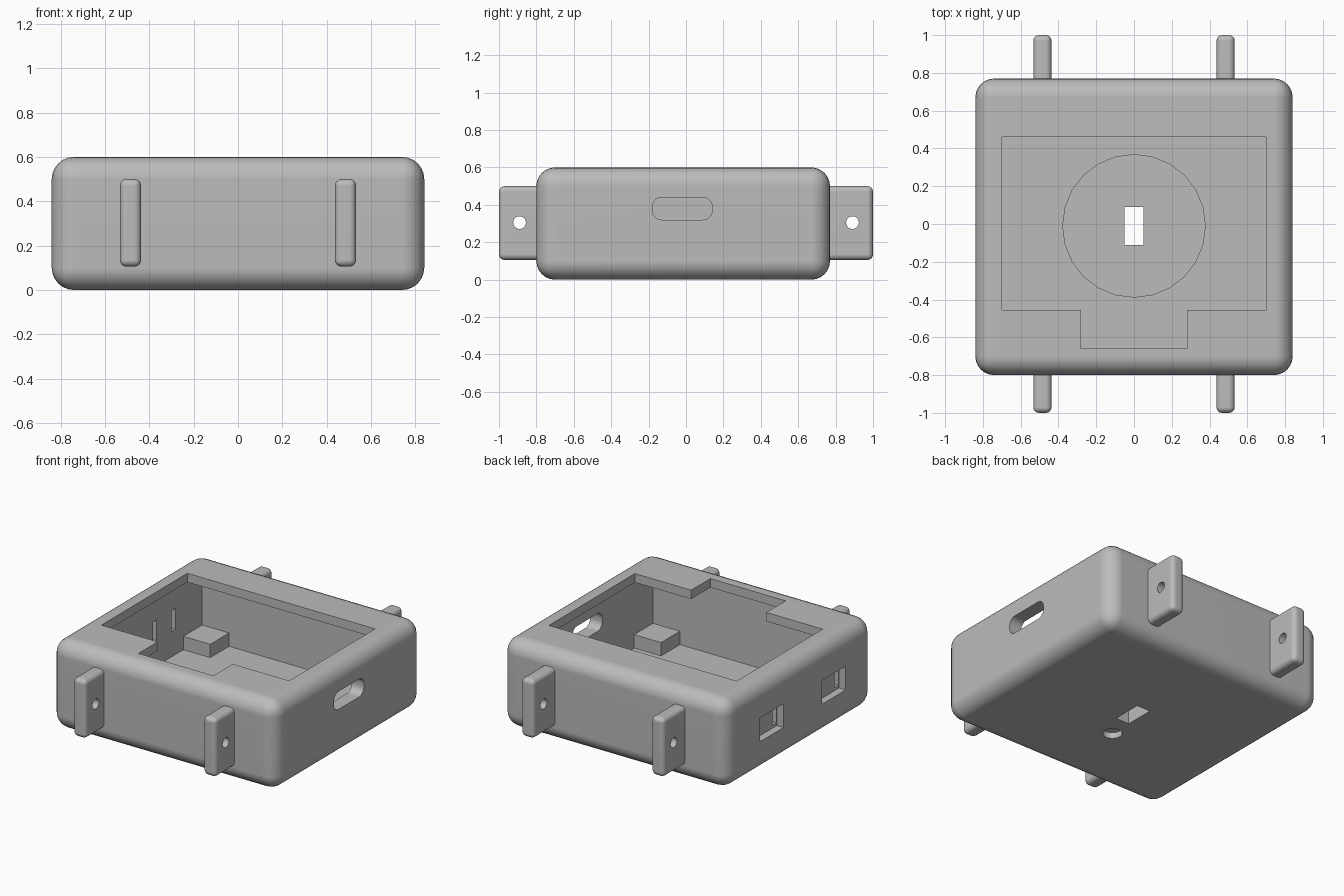
import bpy, bmesh
from mathutils import Matrix, Vector

old = bpy.data.objects.get("Cube")
if old:
    bpy.data.objects.remove(old, do_unlink=True)

GREY = (0.5, 0.5, 0.5, 1)
mat = bpy.data.materials.new("plain grey")
mat.use_nodes = True
mat.diffuse_color = GREY
mat.node_tree.nodes["Principled BSDF"].inputs["Base Color"].default_value = GREY


def finish(name, bm):
    mesh = bpy.data.meshes.new(name)
    bm.to_mesh(mesh)
    bm.free()
    mesh.materials.append(mat)
    ob = bpy.data.objects.new(name, mesh)
    bpy.context.collection.objects.link(ob)
    return ob


def box(name, lo, hi, radius=0, segments=5, axis=None):
    """Box between two corners; rounds all edges, or those along one axis."""
    lo, hi = Vector(lo), Vector(hi)
    bm = bmesh.new()
    bmesh.ops.create_cube(bm, size=1)
    bmesh.ops.scale(bm, vec=hi - lo, verts=bm.verts)
    bmesh.ops.translate(bm, vec=(lo + hi) / 2, verts=bm.verts)
    if radius:
        edges = [e for e in bm.edges if axis is None
                 or abs((e.verts[0].co - e.verts[1].co)[axis]) > 1e-4]
        bmesh.ops.bevel(bm, geom=edges, offset=radius, segments=segments,
                        profile=0.5, affect='EDGES')
    return finish(name, bm)


def cylinder(name, centre, radius, depth, axis='Z', sides=24):
    turn = Matrix.Rotation(1.5707963, 4, 'Y') if axis == 'X' else Matrix()
    bm = bmesh.new()
    bmesh.ops.create_cone(bm, cap_ends=True, segments=sides, radius1=radius,
                          radius2=radius, depth=depth,
                          matrix=Matrix.Translation(centre) @ turn)
    return finish(name, bm)


def activate(ob):
    bpy.ops.object.select_all(action='DESELECT')
    ob.select_set(True)
    bpy.context.view_layer.objects.active = ob


def cut(target, cutter):
    mod = target.modifiers.new("cut", 'BOOLEAN')
    mod.operation = 'DIFFERENCE'
    mod.solver = 'EXACT'
    mod.object = cutter
    activate(target)
    bpy.ops.object.modifier_apply(modifier=mod.name)
    bpy.data.objects.remove(cutter, do_unlink=True)


def smooth(ob):
    activate(ob)
    bpy.ops.object.shade_smooth_by_angle(angle=0.6)
    mod = ob.modifiers.new("even shading", 'WEIGHTED_NORMAL')
    mod.keep_sharp = True


# Rounded case with a hollow inside
case = box("case", (-.84, -.8, 0), (.84, .77, .6), .1, 6)
cut(case, box("cavity", (-.75, -.72, .06), (.75, .69, .54)))

# Opening in the top, with a wide notch toward the front
cut(case, box("opening", (-.7, -.455, .5), (.7, .46, .7)))
cut(case, box("notch", (-.28, -.66, .5), (.28, -.4, .7)))

# Rounded port in one side wall
cut(case, box("port", (.7, -.18, .32), (.9, .14, .44), .05, 6, axis=0))

# Two pockets in the other side wall, each with narrow slits to the inside
for y in (.285, -.375):
    cut(case, box("pocket", (-.9, y - .125, .21), (-.79, y + .125, .37)))
    for side in (-1, 1):
        s = y + side * .1
        cut(case, box("slit", (-.82, s - .02, .23), (-.72, s + .02, .37)))

# Raised disc on the floor, slot through it, and blind hole underneath
disc = cylinder("floor_disc", (0, -.01, .07), .38, .04)
for part in (case, disc):
    cut(part, box("slot", (-.05, -.11, -.1), (.05, .09, .2)))
cut(case, cylinder("blind_hole", (-.05, -.265, 0), .06, .08))
smooth(case)

# Support blocks in the inner corners
for x0, x1 in ((-.76, -.55), (.55, .76)):
    for y0, y1 in ((-.73, -.52), (.49, .7)):
        box("corner_block", (x0, y0, .05), (x1, y1, .15))

# Mounting lugs with cross holes, front and back
for x in (-.485, .485):
    for name, y0, y1, hole in (("front_lug", -1, -.74, -.89),
                               ("back_lug", .71, 1, .89)):
        lug = box(name, (x - .048, y0, .105), (x + .048, y1, .5), .03, 4)
        cut(lug, cylinder("lug_hole", (x, hole, .305), .034, .2, 'X', 20))
        smooth(lug)
